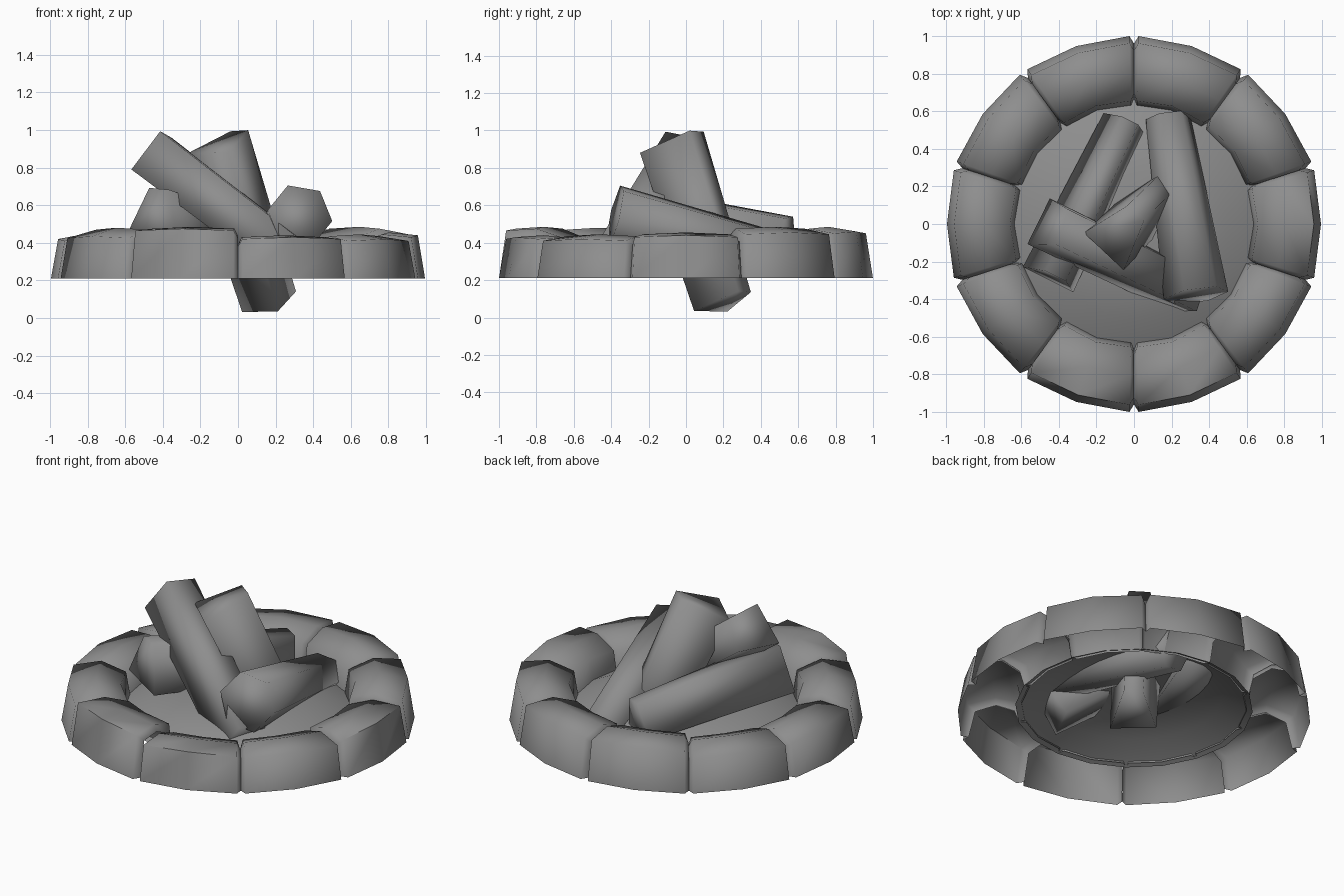
import bpy, bmesh, math
from mathutils import Vector

if "Cube" in bpy.data.objects:
    bpy.data.objects.remove(bpy.data.objects["Cube"])

GREY = (0.27, 0.27, 0.27, 1)
grey = bpy.data.materials.new("plain_grey")
grey.use_nodes = True
grey.diffuse_color = GREY
grey.node_tree.nodes["Principled BSDF"].inputs["Base Color"].default_value = GREY


def finish(name, bm, angle):
    bmesh.ops.recalc_face_normals(bm, faces=bm.faces)
    mesh = bpy.data.meshes.new(name)
    bm.to_mesh(mesh)
    bm.free()
    obj = bpy.data.objects.new(name, mesh)
    bpy.context.collection.objects.link(obj)
    mesh.materials.append(grey)
    bpy.ops.object.select_all(action="DESELECT")
    obj.select_set(True)
    bpy.context.view_layer.objects.active = obj
    bpy.ops.object.shade_smooth_by_angle(angle=math.radians(angle))


def stone(name, centre, outer_top, inner_top):
    """Open arc-shaped shell with pinched ends."""
    profile = [(0.995, 0.21), (0.957, outer_top), (0.80, inner_top),
               (0.66, inner_top - 0.05), (0.635, 0.27)]
    # station angle, radial pinch, height drop
    stations = [(-18, 0.035, 0.05), (-16.6, -0.005, 0.01), (0, 0, 0),
                (16.6, -0.005, 0.01), (18, 0.035, 0.05)]
    bm = bmesh.new()
    rings = []
    for turn, pinch, drop in stations:
        a = math.radians(centre + turn)
        ring = []
        for i, (r, z) in enumerate(profile):
            r += -pinch if r > 0.9 else pinch if r < 0.68 else 0
            z -= drop if 0 < i < len(profile) - 1 else 0
            ring.append(bm.verts.new((r * math.cos(a), r * math.sin(a), z)))
        rings.append(ring)
    for p, q in zip(rings, rings[1:]):
        for i in range(len(profile) - 1):
            bm.faces.new((p[i], p[i + 1], q[i + 1], q[i]))
    finish(name, bm, 75)


def log(name, start, end, r_start, r_end, corners):
    """Tapered prism between two points, with corners at the given angles."""
    start, end = Vector(start), Vector(end)
    axis = (end - start).normalized()
    u = axis.cross(Vector((0, 0, 1))).normalized()
    v = u.cross(axis)
    angles = [math.radians(a) for a in corners]
    bm = bmesh.new()
    rings = [[bm.verts.new(centre + r * (u * math.cos(a) + v * math.sin(a)))
              for a in angles] for centre, r in ((start, r_start), (end, r_end))]
    for i in range(len(angles)):
        j = (i + 1) % len(angles)
        bm.faces.new((rings[0][i], rings[0][j], rings[1][j], rings[1][i]))
    for ring in rings:
        bm.faces.new(ring)
    finish(name, bm, 100)


# Ring of stones: (outer top, inner top) heights, counter-clockwise from +x
heights = [(0.44, 0.455), (0.455, 0.485), (0.46, 0.485), (0.46, 0.485), (0.42, 0.46),
           (0.42, 0.45), (0.435, 0.48), (0.475, 0.485), (0.43, 0.44), (0.42, 0.445)]
for n, (outer, inner) in enumerate(heights):
    stone(f"ring_stone_{n + 1}", n * 36, outer, inner)

# Domed fire bed inside the ring
bm = bmesh.new()
rings = [[bm.verts.new((r * math.cos(i * math.tau / 20), r * math.sin(i * math.tau / 20), z))
          for i in range(20)] for r, z in ((0.67, 0.265), (0.5, 0.35), (0.27, 0.40))]
for lower, upper in zip(rings, rings[1:]):
    for i in range(20):
        j = (i + 1) % 20
        bm.faces.new((lower[i], lower[j], upper[j], upper[i]))
bm.faces.new(rings[-1])
finish("fire_bed", bm, 60)

# Stacked logs
log("front_log", (-0.46, -0.01, 0.87), (0.29, -0.37, 0.30), 0.165, 0.155,
    (65, 140, 214, 324))
log("upright_log", (-0.09, -0.07, 0.925), (0.18, 0.20, 0.075), 0.185, 0.165,
    (78, 116, 220, 324))
log("right_log", (0.33, -0.38, 0.545), (0.18, 0.57, 0.32), 0.175, 0.12,
    range(-10, 350, 60))
log("left_log", (-0.44, -0.29, 0.52), (-0.04, 0.54, 0.40), 0.18, 0.145,
    (65, 105, 205, 320))
